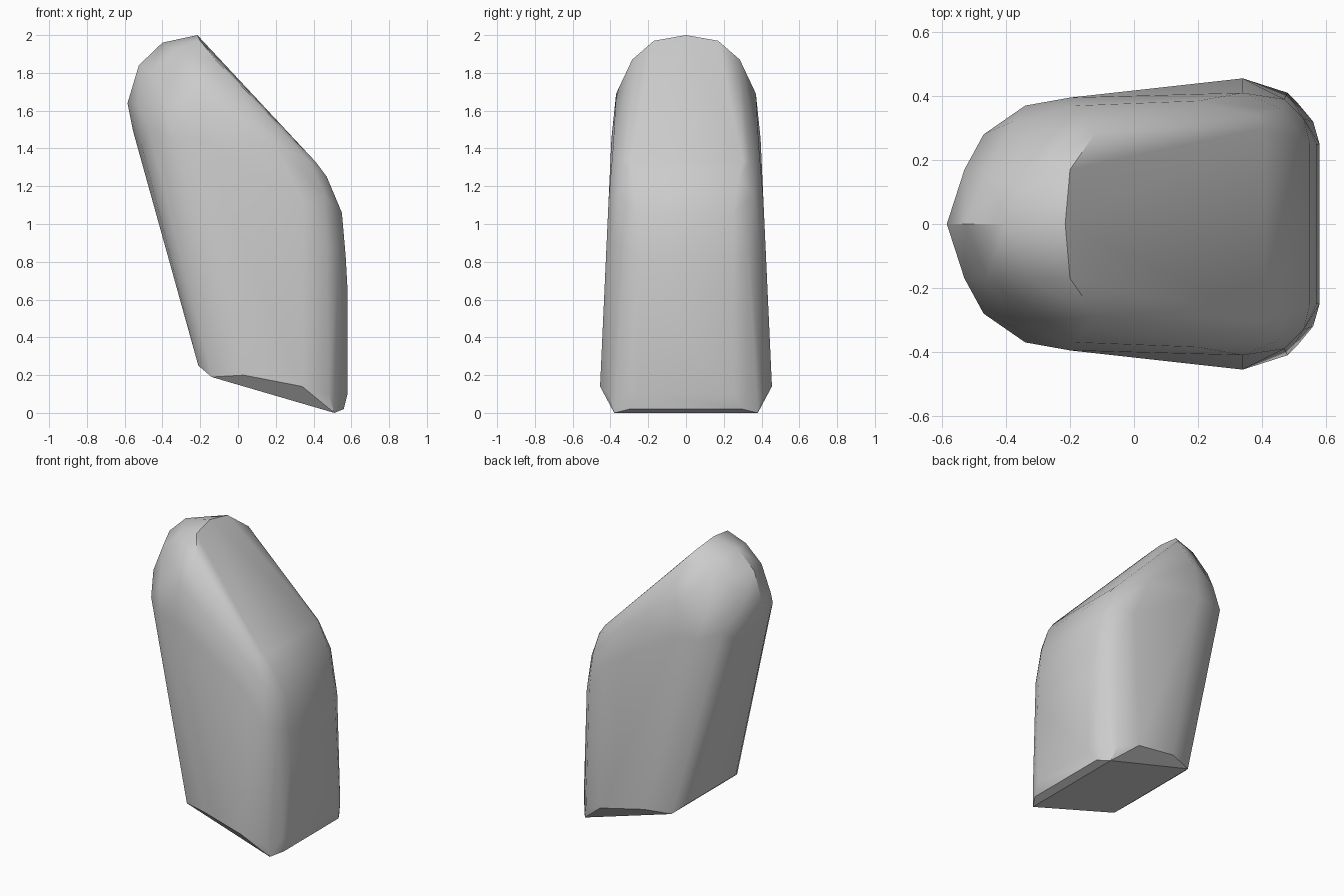
import bpy
import bmesh
import math

# Remove the default cube
default_cube = bpy.data.objects.get("Cube")
if default_cube:
    bpy.data.objects.remove(default_cube, do_unlink=True)


def make_material(name, colour):
    """One flat colour, visible in the viewport and in a render."""
    material = bpy.data.materials.new(name)
    material.use_nodes = True
    material.diffuse_color = colour
    shader = next(n for n in material.node_tree.nodes if n.type == "BSDF_PRINCIPLED")
    shader.inputs["Base Color"].default_value = colour
    return material


# Outline points on the middle plane: crown, rounded back of the crown
centre_line = [
    (-0.215, 0, 2.0), (-0.40, 0, 1.96), (-0.525, 0, 1.84), (-0.585, 0, 1.64),
    (-0.555, 0, 1.49),
]

# Points that repeat on both sides, as (x, half width, z)
crown_rings = [
    (-0.20, 0.17, 1.97), (-0.34, 0.17, 1.92), (-0.46, 0.17, 1.81),
    (-0.53, 0.17, 1.63), (-0.51, 0.17, 1.42),
    (-0.12, 0.285, 1.87), (-0.27, 0.30, 1.76), (-0.38, 0.32, 1.62),
    (-0.47, 0.28, 1.50), (-0.34, 0.37, 1.45),
]
slope_shoulder = [
    (-0.18, 0.37, 1.69), (-0.20, 0.395, 1.45), (0.20, 0.385, 1.42),
    (0.38, 0.34, 1.33), (0.41, 0.30, 1.33),
]
front_wall = [
    (0.47, 0.28, 1.25), (0.55, 0.25, 1.06), (0.57, 0.25, 0.83),
    (0.58, 0.25, 0.65), (0.58, 0.25, 0.10),
]
front_corner = [
    (0.46, 0.36, 1.15), (0.34, 0.41, 1.12), (0.53, 0.33, 0.87),
    (0.47, 0.39, 0.90), (0.56, 0.32, 0.12), (0.48, 0.41, 0.10),
    (0.34, 0.455, 0.14),
]
slanted_base = [
    (0.03, 0.42, 0.20), (-0.14, 0.36, 0.19), (-0.21, 0.25, 0.25),
    (0.51, 0.38, 0.0), (0.56, 0.30, 0.02),
]

# Block: the tight convex skin around all the outline points
mesh = bpy.data.meshes.new("slanted_block")
bm = bmesh.new()
for point in centre_line:
    bm.verts.new(point)
for group in (crown_rings, slope_shoulder, front_wall, front_corner, slanted_base):
    for x, half_width, z in group:
        for side in (-1, 1):
            bm.verts.new((x, side * half_width, z))

hull = bmesh.ops.convex_hull(bm, input=bm.verts[:], use_existing_faces=False)
unused = {v for key in ("geom_interior", "geom_unused") for v in hull[key]
          if isinstance(v, bmesh.types.BMVert)}
bmesh.ops.delete(bm, geom=list(unused), context="VERTS")

# Merge nearly coplanar triangles into clean flat panels
bmesh.ops.dissolve_limit(bm, angle_limit=math.radians(1.5),
                         verts=bm.verts[:], edges=bm.edges[:])
bmesh.ops.recalc_face_normals(bm, faces=bm.faces[:])
bm.to_mesh(mesh)
bm.free()

block = bpy.data.objects.new("slanted_block", mesh)
bpy.context.collection.objects.link(block)
mesh.materials.append(make_material("light_grey", (0.6, 0.6, 0.6, 1.0)))

# Smooth rounded corners, sharp rim on the slope and the base
bpy.ops.object.select_all(action="DESELECT")
block.select_set(True)
bpy.context.view_layer.objects.active = block
bpy.ops.object.shade_smooth_by_angle(angle=math.radians(32))
